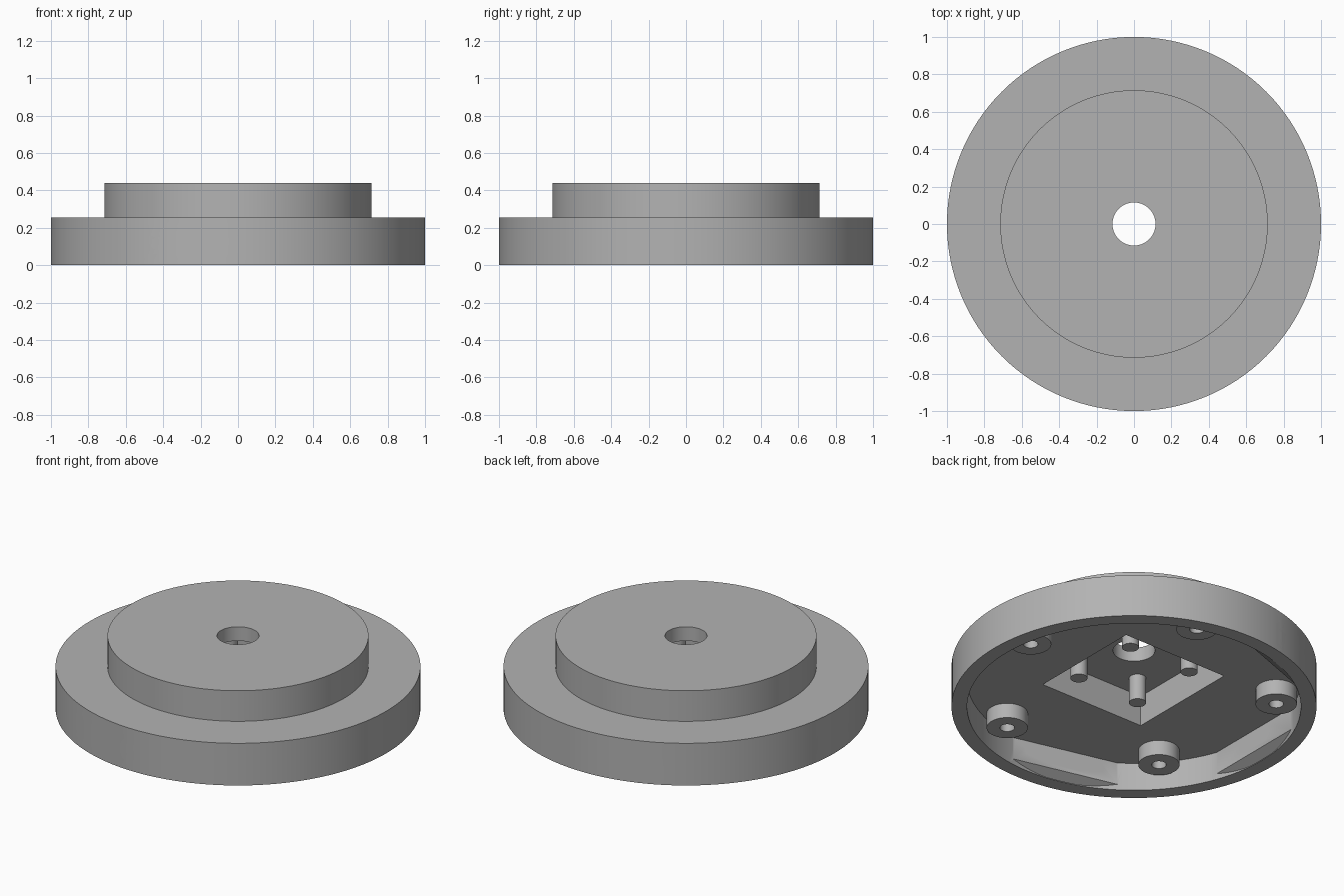
import bpy, bmesh, math
from mathutils import Matrix

if "Cube" in bpy.data.objects:
    bpy.data.objects.remove(bpy.data.objects["Cube"])

grey = bpy.data.materials.new("plain grey")
grey.use_nodes = True
colour = (0.45, 0.45, 0.45, 1)
grey.diffuse_color = colour
grey.node_tree.nodes["Principled BSDF"].inputs["Base Color"].default_value = colour


def finish(name, bm, matrix=None):
    if matrix:
        bm.transform(matrix)
    bmesh.ops.recalc_face_normals(bm, faces=bm.faces)
    mesh = bpy.data.meshes.new(name)
    bm.to_mesh(mesh)
    bm.free()
    mesh.materials.append(grey)
    ob = bpy.data.objects.new(name, mesh)
    bpy.context.collection.objects.link(ob)
    return ob


def revolve(name, profile, steps, x=0, y=0):
    """Turn a closed (radius, z) profile around the z axis."""
    bm = bmesh.new()
    rings = []
    for i in range(steps):
        a = math.tau * i / steps
        rings.append([bm.verts.new((r * math.cos(a) + x, r * math.sin(a) + y, z))
                      for r, z in profile])
    n = len(profile)
    for i in range(steps):
        p, q = rings[i], rings[(i + 1) % steps]
        for j in range(n):
            k = (j + 1) % n
            bm.faces.new((p[j], q[j], q[k], p[k]))
    return finish(name, bm)


def extrude(name, points, vector, matrix):
    """Extrude a flat outline into a solid."""
    bm = bmesh.new()
    face = bm.faces.new([bm.verts.new(p) for p in points])
    out = bmesh.ops.extrude_face_region(bm, geom=[face])
    verts = [v for v in out["geom"] if isinstance(v, bmesh.types.BMVert)]
    bmesh.ops.translate(bm, verts=verts, vec=vector)
    return finish(name, bm, matrix)


def turned(angle):
    return Matrix.Rotation(math.radians(angle), 4, "Z")


def box(x0, x1, y0, y1, z0, z1, angle=0):
    outline = [(x0, y0, z0), (x1, y0, z0), (x1, y1, z0), (x0, y1, z0)]
    return extrude("cutter", outline, (0, 0, z1 - z0), turned(angle))


def slot(r0, r1, t, z, width, height, corner, angle):
    """Rounded radial cutter, centred at sideways offset t and height z."""
    points = []
    for k, (sy, sz) in enumerate([(1, 1), (-1, 1), (-1, -1), (1, -1)]):
        for i in range(9):
            a = math.pi / 2 * (k + i / 8)
            p = (r0, t + sy * (width / 2 - corner) + corner * math.cos(a),
                 z + sz * (height / 2 - corner) + corner * math.sin(a))
            if not points or math.dist(p, points[-1]) > 1e-4:
                points.append(p)
    if math.dist(points[0], points[-1]) < 1e-4:
        points.pop()
    return extrude("cutter", points, (r1 - r0, 0, 0), turned(angle))


def combine(target, other, operation):
    mod = target.modifiers.new("bool", "BOOLEAN")
    mod.operation = operation
    mod.solver = "EXACT"
    mod.object = other
    graph = bpy.context.evaluated_depsgraph_get()
    graph.update()
    mesh = bpy.data.meshes.new_from_object(target.evaluated_get(graph))
    target.modifiers.clear()
    target.data = mesh
    bpy.data.objects.remove(other)


# Stepped round housing, open underneath, with a centre hole
CEILING, WALL, LEDGE = 0.17, 0.915, 0.858
housing = revolve("stepped_housing", [
    (0.115, 0.44), (0.715, 0.44), (0.715, 0.255), (1, 0.255), (1, 0),
    (WALL, 0), (WALL, CEILING), (0.115, CEILING)], 128)

# Flat mounting ledges inside the wall behind each opening
PORT, WIDE_SLOT, LOW_SLOT = 256, 180, 110
for angle in (PORT, WIDE_SLOT, LOW_SLOT):
    outline = [(LEDGE, -0.34, 0.035), (LEDGE, -0.34, 0.2),
               (0.93, -0.34, 0.2), (0.93, -0.34, 0.003), (0.91, -0.34, 0.003)]
    ledge = extrude("ledge", outline, (0, 0.68, 0), turned(angle))
    combine(housing, ledge, "UNION")

# Recesses in the ceiling: central pocket, cable channel and board seats
cutters = [
    box(-0.35, 0.35, -0.36, 0.35, 0.1, 0.355),
    box(0.3, LEDGE - 0.001, -0.27, 0.23, 0.1, 0.205, WIDE_SLOT),
    box(0.62, LEDGE - 0.001, -0.325, 0.325, 0.1, 0.19, PORT),
    box(0.57, LEDGE - 0.001, -0.325, 0.325, 0.1, 0.225, LOW_SLOT),
]

# Socket opening with two countersunk screw holes
cutters += [slot(0.91, 1.1, 0, 0.115, 0.28, 0.18, 0.05, PORT),
            slot(0.7, 1.1, 0, 0.115, 0.19, 0.11, 0.004, PORT)]
for side in (-1, 1):
    cutters += [slot(0.91, 1.1, side * 0.21, 0.115, 0.11, 0.11, 0.055, PORT),
                slot(0.7, 1.1, side * 0.21, 0.115, 0.06, 0.06, 0.03, PORT)]

# Two rounded slots, each stepped from a wide mouth to a narrow throat
cutters += [slot(0.93, 1.1, 0, 0.115, 0.31, 0.19, 0.095, WIDE_SLOT),
            slot(0.7, 1.1, 0, 0.115, 0.24, 0.1, 0.05, WIDE_SLOT),
            slot(0.95, 1.1, 0, 0.09, 0.3, 0.15, 0.07, LOW_SLOT),
            slot(0.7, 1.1, 0, 0.09, 0.25, 0.11, 0.05, LOW_SLOT)]
for cutter in cutters:
    combine(housing, cutter, "DIFFERENCE")

parts = [housing]

# Ring of five screw bosses under the rim
for i in range(5):
    a = math.radians(4 + 72 * i)
    parts.append(revolve(f"screw_boss_{i + 1}", [
        (0.04, 0.08), (0.113, 0.08), (0.113, 0.175), (0.04, 0.175)], 40,
        0.787 * math.cos(a), 0.787 * math.sin(a)))

# Four pegs hanging in the central pocket
for x in (-0.21, 0.21):
    for y in (-0.22, 0.22):
        bm = bmesh.new()
        bmesh.ops.create_cone(bm, cap_ends=True, segments=32, radius1=0.047,
                              radius2=0.047, depth=0.16)
        parts.append(finish("board_peg", bm, Matrix.Translation((x, y, 0.28))))

# Smooth round walls, crisp edges
bpy.ops.object.select_all(action="DESELECT")
for part in parts:
    part.select_set(True)
bpy.context.view_layer.objects.active = housing
bpy.ops.object.shade_smooth_by_angle(angle=math.radians(30))
